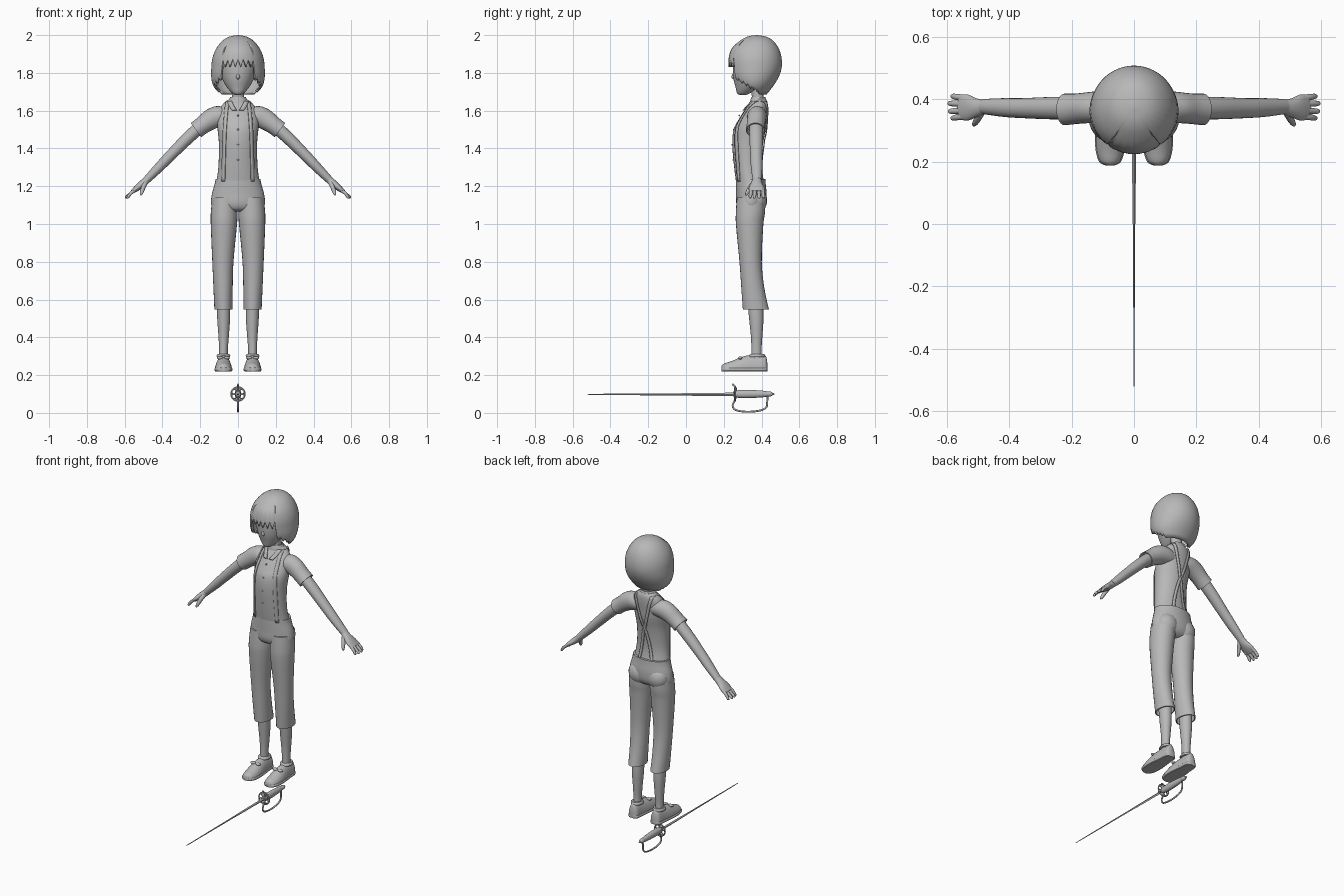
import bpy, bmesh, math
from mathutils import Vector

GREY = bpy.data.materials.new("plain_grey")
GREY.diffuse_color = (0.48, 0.48, 0.48, 1)
X, Y, Z = Vector((1, 0, 0)), Vector((0, 1, 0)), Vector((0, 0, 1))


def dense(rows, n=4):
    """Smooth Catmull-Rom resampling of control rows."""
    out = []
    for i in range(len(rows) - 1):
        a, b, c, d = (rows[max(i - 1, 0)], rows[i], rows[i + 1],
                      rows[min(i + 2, len(rows) - 1)])
        for k in range(n):
            t = k / n
            out.append(tuple(0.5 * (2 * q + (r - p) * t + (2 * p - 5 * q + 4 * r - s) * t * t
                                    + (3 * q - p - 3 * r + s) * t ** 3)
                             for p, q, r, s in zip(a, b, c, d)))
    return out + [tuple(rows[-1])]


def finish(name, bm, mirror=False, thick=0):
    bmesh.ops.recalc_face_normals(bm, faces=bm.faces[:])
    me = bpy.data.meshes.new(name)
    bm.to_mesh(me)
    bm.free()
    me.materials.append(GREY)
    ob = bpy.data.objects.new(name, me)
    bpy.context.collection.objects.link(ob)
    if thick:
        so = ob.modifiers.new("thickness", 'SOLIDIFY')
        so.thickness, so.offset = thick, -1
    if mirror:
        ob.modifiers.new("mirror", 'MIRROR')
    return ob


def loft(name, rows, u=X, v=Y, sides=24, mirror=False, n=4, power=2, floor=None, hem=0):
    """Skin of ellipses; each row is centre x, y, z and the two radii."""
    rows = dense(rows, n)
    if hem:  # turn the open end inward
        x, y, z, a, b = rows[-1]
        x2, y2, z2 = rows[-4][:3]
        rows += [(x, y, z, a - hem, b - hem), (x2, y2, z2, a - hem, b - hem)]
    bm = bmesh.new()
    rings = []
    for x, y, z, a, b in rows:
        ring = []
        for i in range(sides):
            t = 2 * math.pi * i / sides
            c, s = math.cos(t), math.sin(t)
            c = math.copysign(abs(c) ** (2 / power), c)
            s = math.copysign(abs(s) ** (2 / power), s)
            p = Vector((x, y, z)) + u * (a * c) + v * (b * s)
            if floor is not None:
                p.z = max(p.z, floor)
            ring.append(bm.verts.new(p))
        rings.append(ring)
    for r, q in zip(rings, rings[1:]):
        for i in range(sides):
            j = (i + 1) % sides
            bm.faces.new((r[i], r[j], q[j], q[i]))
    bm.faces.new(rings[0])
    bm.faces.new(rings[-1])
    return finish(name, bm, mirror)


def ball(name, loc, size, mirror=False):
    bm = bmesh.new()
    bmesh.ops.create_uvsphere(bm, u_segments=16, v_segments=10, radius=1)
    for p in bm.verts:
        p.co = Vector(loc) + Vector((p.co.x * size[0], p.co.y * size[1], p.co.z * size[2]))
    return finish(name, bm, mirror)


def wire(name, pts, r, cyclic=False):
    cu = bpy.data.curves.new(name, 'CURVE')
    cu.dimensions, cu.bevel_depth, cu.bevel_resolution = '3D', r, 2
    cu.use_fill_caps = True
    sp = cu.splines.new('POLY')
    sp.points.add(len(pts) - 1)
    for p, q in zip(sp.points, pts):
        p.co = (*q, 1)
    sp.use_cyclic_u = cyclic
    cu.materials.append(GREY)
    ob = bpy.data.objects.new(name, cu)
    bpy.context.collection.objects.link(ob)


# Shirt body, rows of z, centre y, half width, half depth
TORSO = [(1.662, .39, .045, .034), (1.64, .385, .075, .047), (1.60, .37, .103, .062),
         (1.55, .352, .11, .075), (1.50, .337, .108, .085), (1.42, .326, .101, .081),
         (1.30, .326, .104, .071), (1.215, .338, .116, .072)]
loft("shirt", [(0, c, z, a, b) for z, c, a, b in TORSO], sides=32)
SURF = dense(TORSO, 8)


def ribbon(name, path, width, side, lift=.004, mirror=True):
    """Flat strip laid on the shirt surface; path points are x, z."""
    bm = bmesh.new()
    last = None
    for x, z in dense(path, 6):
        _, c, a, b = min(SURF, key=lambda r: abs(r[0] - z))
        cur = []
        for k in (-.5, 0, .5):
            px = x + k * width
            y = c + side * (b * math.sqrt(max(0, 1 - (px / a) ** 2)) + lift)
            cur.append(bm.verts.new((px, y, z)))
        if last:
            for i in (0, 1):
                bm.faces.new((last[i], last[i + 1], cur[i + 1], cur[i]))
        last = cur
    ob = finish(name, bm, mirror, .005)
    ob.modifiers["thickness"].offset = 0


# Braces, collar and buttons
ribbon("front_brace", [(.056, 1.65), (.062, 1.6), (.07, 1.5), (.074, 1.4), (.078, 1.225)], .018, -1)
ribbon("back_brace", [(.056, 1.65), (.045, 1.6), (.012, 1.47), (-.012, 1.4), (-.045, 1.225)], .018, 1, .006)
ribbon("collar_lapel", [(.045, 1.65), (.034, 1.625), (.018, 1.6)], .026, -1, .006)
loft("collar", [(0, .383, 1.64, .058, .045), (0, .383, 1.655, .05, .042), (0, .383, 1.672, .041, .037)], hem=.004)
for i, (z, y) in enumerate([(1.575, .282), (1.5, .251), (1.42, .244), (1.34, .25)]):
    ball(f"button_{i + 1}", (0, y, z), (.005, .003, .005))

# Sleeves, arms and hands
loft("sleeve", [(.05, .378, 1.575, .045, .06), (.09, .376, 1.572, .052, .062), (.14, .374, 1.555, .05, .056),
                (.185, .37, 1.525, .049, .048), (.222, .368, 1.497, .051, .047)],
     Y, Vector((.59, 0, .8)), mirror=True, hem=.006)
loft("arm", [(.17, .372, 1.54, .036, .034), (.26, .372, 1.46, .036, .033), (.36, .372, 1.36, .032, .029),
             (.42, .374, 1.298, .03, .026), (.485, .377, 1.232, .024, .02)],
     Y, Vector((.7, 0, .71)), mirror=True)
PALM_UP = Vector((.6, 0, .8))
loft("palm", [(.475, .377, 1.24, .022, .019), (.505, .373, 1.214, .03, .02), (.535, .374, 1.19, .042, .016),
              (.56, .375, 1.17, .039, .01)], Y, PALM_UP, mirror=True)
for i, (y, tip, x) in enumerate([(.405, .410, .588), (.386, .387, .597), (.365, .362, .596), (.346, .340, .588)]):
    loft(f"finger_{i + 1}", [(.54, y, 1.184, .010, .010), (.567, (y + tip) / 2, 1.163, .010, .009),
                             (x - .006, tip, 1.143, .008, .008), (x, tip, 1.137, .003, .003)],
         Y, PALM_UP, sides=10, mirror=True)
loft("thumb", [(.49, .362, 1.22, .014, .014), (.502, .338, 1.19, .012, .013), (.511, .322, 1.163, .009, .009),
               (.514, .315, 1.152, .003, .003)], X, Vector((0, .77, -.62)), sides=12, mirror=True)

# Neck, face and nose
loft("neck", [(0, .388, 1.62, .04, .032), (0, .38, 1.67, .033, .031), (0, .375, 1.76, .034, .034)])
loft("face", [(0, .30, 1.682, .012, .012), (0, .305, 1.692, .03, .034), (0, .327, 1.725, .06, .065),
              (0, .347, 1.775, .086, .097), (0, .36, 1.84, .103, .112), (0, .365, 1.9, .1, .108),
              (0, .37, 1.95, .07, .075), (0, .37, 1.975, .02, .02)], sides=32)
loft("nose", [(0, .262, 1.81, .003, .008), (0, .257, 1.79, .008, .013), (0, .256, 1.775, .011, .015),
              (0, .262, 1.764, .004, .008)], sides=12)

# Bobbed hair with a toothed fringe and side locks
HAIR = dense([(2.0, .375, .001, .001), (1.993, .375, .042, .046), (1.972, .374, .08, .086), (1.93, .367, .115, .124),
              (1.88, .366, .135, .14), (1.83, .366, .141, .141), (1.78, .362, .142, .13),
              (1.73, .36, .13, .102), (1.68, .36, .09, .062)], 25)


def hair_end(a):
    tooth = abs((a / 12) % 1 - .5) * 2
    if a < 37:
        return 1.83 + .04 * tooth
    if a < 75:
        return 1.762 - .045 * (a - 37) / 38 + .02 * tooth
    if a < 115:
        return 1.717 - .033 * (a - 75) / 40 + .012 * tooth
    return 1.684


bm = bmesh.new()
COLS, STEPS, cols = 120, 20, []
for i in range(COLS):
    t = 2 * math.pi * i / COLS
    end = hair_end(min(360 * i / COLS, 360 - 360 * i / COLS))
    k = max(j for j, r in enumerate(HAIR) if r[0] >= end)
    col = []
    for s in range(STEPS + 1):
        z, c, a, b = HAIR[round(k * s / STEPS)]
        col.append(bm.verts.new((a * math.sin(t), c - b * math.cos(t), z)))
    cols.append(col)
for i in range(COLS):
    p, q = cols[i], cols[(i + 1) % COLS]
    for s in range(STEPS):
        bm.faces.new((p[s], p[s + 1], q[s + 1], q[s]))
bm.faces.new([c[0] for c in cols])
finish("hair", bm, thick=.012)

# Cropped trousers
loft("trouser_hips", [(0, .342, 1.238, .119, .078), (0, .343, 1.21, .124, .079), (0, .346, 1.16, .138, .081),
                      (0, .345, 1.11, .143, .079), (0, .343, 1.08, .13, .065), (0, .343, 1.065, .1, .04)], sides=32)
ball("trouser_seat", (.064, .372, 1.125), (.068, .058, .07), True)
loft("trouser_leg", [(.07, .345, 1.14, .066, .076), (.073, .341, 1.06, .071, .077), (.075, .337, .99, .069, .072),
                     (.08, .342, .8, .056, .059), (.079, .354, .66, .051, .061), (.077, .37, .548, .048, .069)],
     mirror=True, hem=.006)

# Lower legs and shoes
loft("lower_leg", [(.077, .365, .62, .036, .042), (.076, .372, .5, .034, .038), (.076, .374, .4, .027, .03),
                   (.077, .373, .33, .023, .027), (.077, .375, .26, .025, .03)], mirror=True)
SHOE = [(.188, .012, .018), (.2, .032, .03), (.235, .043, .042), (.28, .045, .06), (.32, .042, .073),
        (.37, .036, .078), (.41, .033, .077), (.425, .026, .065), (.431, .012, .03)]
loft("shoe", [(.077, y, .23, a, h) for y, a, h in SHOE], X, Z, mirror=True, floor=.22)
loft("shoe_sole", [(.077, y, .23, a + .003, .010) for y, a, h in SHOE], X, Z, mirror=True, power=4)
loft("shoe_collar", [(.077, .376, .295, .034, .042), (.077, .376, .303, .036, .043), (.077, .378, .312, .03, .036)],
     mirror=True)
for i, dx in enumerate((-.018, .018)):
    ball(f"shoe_bow_{i + 1}", (.077 + dx, .287, .291), (.017, .011, .008), True)

# Sword: blade, grip, pommel
loft("blade", [(0, -.5, .098, .001, .001), (0, -.485, .098, .002, .003), (0, -.02, .098, .003, .006),
               (0, .0, .098, .005, .007), (0, .26, .098, .006, .009)], X, Z, sides=4, n=2)
loft("grip", [(0, .25, .1, .012, .013), (0, .275, .1, .016, .02), (0, .33, .1, .018, .022), (0, .4, .1, .015, .018),
              (0, .43, .1, .012, .014)], X, Z, sides=16)
ball("pommel", (0, .44, .1), (.014, .022, .014))
ball("pommel_tip", (0, .462, .1), (.006, .007, .006))


# Pierced guard of rings, with a knuckle bow
def ring(name, cx, cz, r, thick, y):
    wire(name, [(cx + r * math.cos(i * math.pi / 10), y, cz + r * math.sin(i * math.pi / 10))
                for i in range(20)], thick, True)


ring("guard_rim", 0, .1, .037, .004, .262)
for i in range(6):
    t = math.pi * (i / 3 + 1 / 6)
    ring(f"guard_loop_{i + 1}", .024 * math.cos(t), .1 + .024 * math.sin(t), .012, .003, .256)
wire("guard_hook", dense([(0, .262, .1), (0, .264, .13), (0, .254, .145), (0, .245, .152)]), .005)
wire("knuckle_bow", dense([(0, .264, .1), (0, .26, .07), (0, .247, .04), (0, .262, .016), (0, .32, .006),
                           (0, .39, .012), (0, .425, .03), (0, .43, .06), (0, .432, .095)]), .005)

# Smooth shading with sharp edges kept
bpy.ops.object.select_all(action='DESELECT')
for ob in bpy.context.scene.objects:
    if ob.type == 'MESH':
        ob.select_set(True)
        bpy.context.view_layer.objects.active = ob
bpy.ops.object.shade_smooth_by_angle(angle=math.radians(45))
